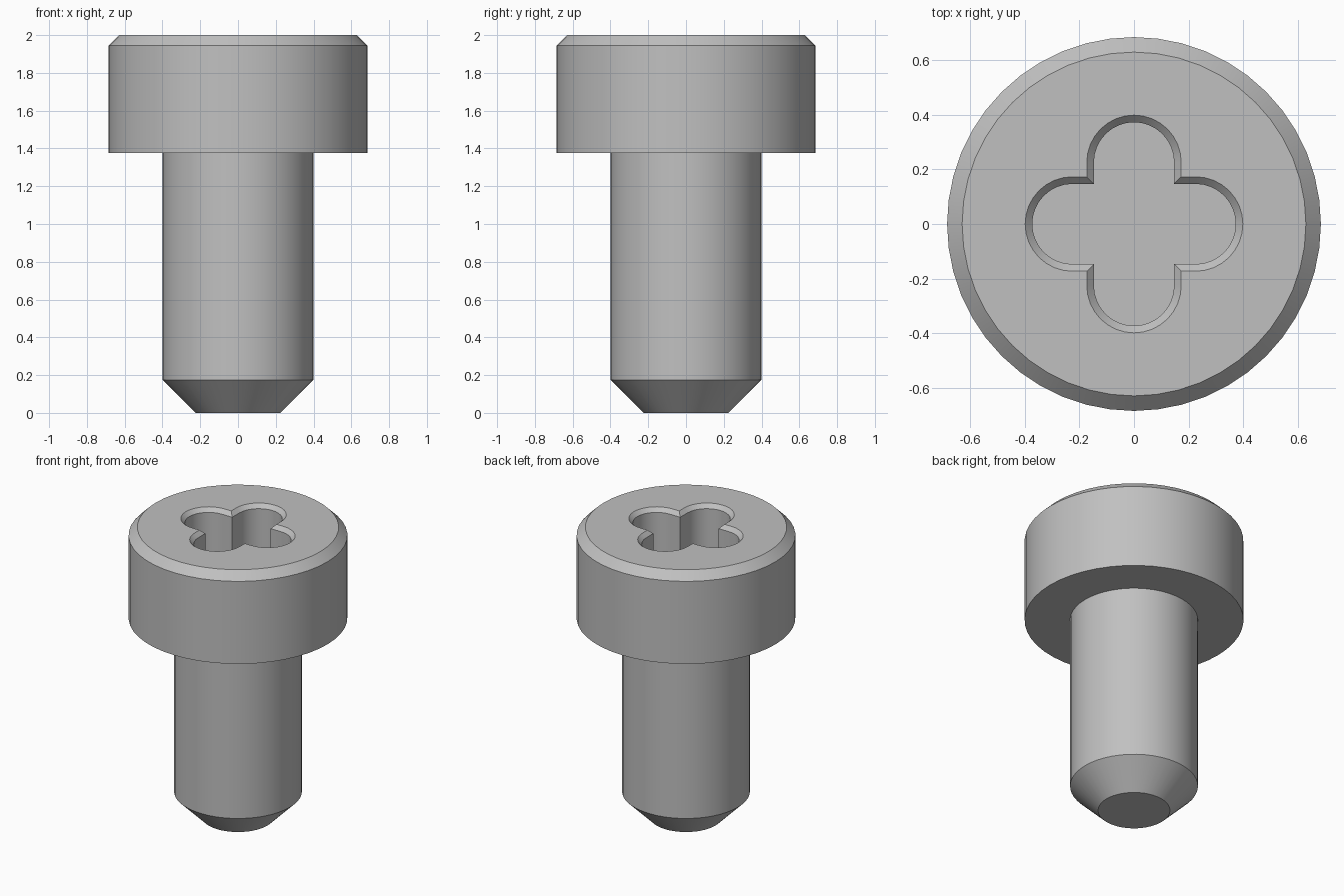
import bpy, bmesh
from math import sin, cos, pi, radians

cube = bpy.data.objects.get("Cube")
if cube:
    bpy.data.objects.remove(cube, do_unlink=True)

SIDES = 48

steel = bpy.data.materials.new("grey_steel")
steel.use_nodes = True
steel.diffuse_color = (0.53, 0.53, 0.53, 1)
steel.node_tree.nodes["Principled BSDF"].inputs["Base Color"].default_value = steel.diffuse_color


def stack(name, layers):
    """Closed solid made by joining equal-length outlines from bottom to top."""
    bm = bmesh.new()
    rings = [[bm.verts.new((x, y, z)) for x, y in outline] for outline, z in layers]
    for low, high in zip(rings, rings[1:]):
        for i in range(len(low)):
            j = (i + 1) % len(low)
            bm.faces.new((low[i], low[j], high[j], high[i]))
    bm.faces.new(rings[0][::-1])
    bm.faces.new(rings[-1])
    mesh = bpy.data.meshes.new(name)
    bm.to_mesh(mesh)
    bm.free()
    obj = bpy.data.objects.new(name, mesh)
    bpy.context.collection.objects.link(obj)
    mesh.materials.append(steel)
    return obj


def circle(r):
    return [(r * cos(2 * pi * i / SIDES), r * sin(2 * pi * i / SIDES)) for i in range(SIDES)]


def clover(w, centre=0.226, steps=16):
    """Four round-ended lobes of half-width w meeting at square inner corners."""
    lobe = [(centre + w * cos(a), w * sin(a))
            for a in (-pi / 2 + pi * i / steps for i in range(steps + 1))]
    lobe.append((w, w))
    points = []
    for c, s in ((1, 0), (0, 1), (-1, 0), (0, -1)):
        points += [(x * c - y * s, x * s + y * c) for x, y in lobe]
    return points


# Bolt body: tapered tip, shank, and head with a bevelled rim
profile = [(0.225, 0), (0.4, 0.175), (0.4, 1.375), (0.685, 1.375), (0.685, 1.945), (0.63, 2)]
bolt = stack("bolt", [(circle(r), z) for r, z in profile])

# Four-lobed drive recess with a chamfered mouth
cutter = stack("recess_cutter", [(clover(w), z) for w, z in
                                 ((0.147, 1.6), (0.147, 1.973), (0.173, 2), (0.199, 2.027))])
cutter.hide_render = True
cut = bolt.modifiers.new("drive_recess", "BOOLEAN")
cut.operation = "DIFFERENCE"
cut.solver = "EXACT"
cut.object = cutter

# Apply the cut, remove the helper, and smooth the round walls
bpy.ops.object.select_all(action="DESELECT")
bpy.context.view_layer.objects.active = bolt
bolt.select_set(True)
bpy.ops.object.modifier_apply(modifier=cut.name)
bpy.data.objects.remove(cutter, do_unlink=True)
bpy.ops.object.shade_smooth_by_angle(angle=radians(30))
